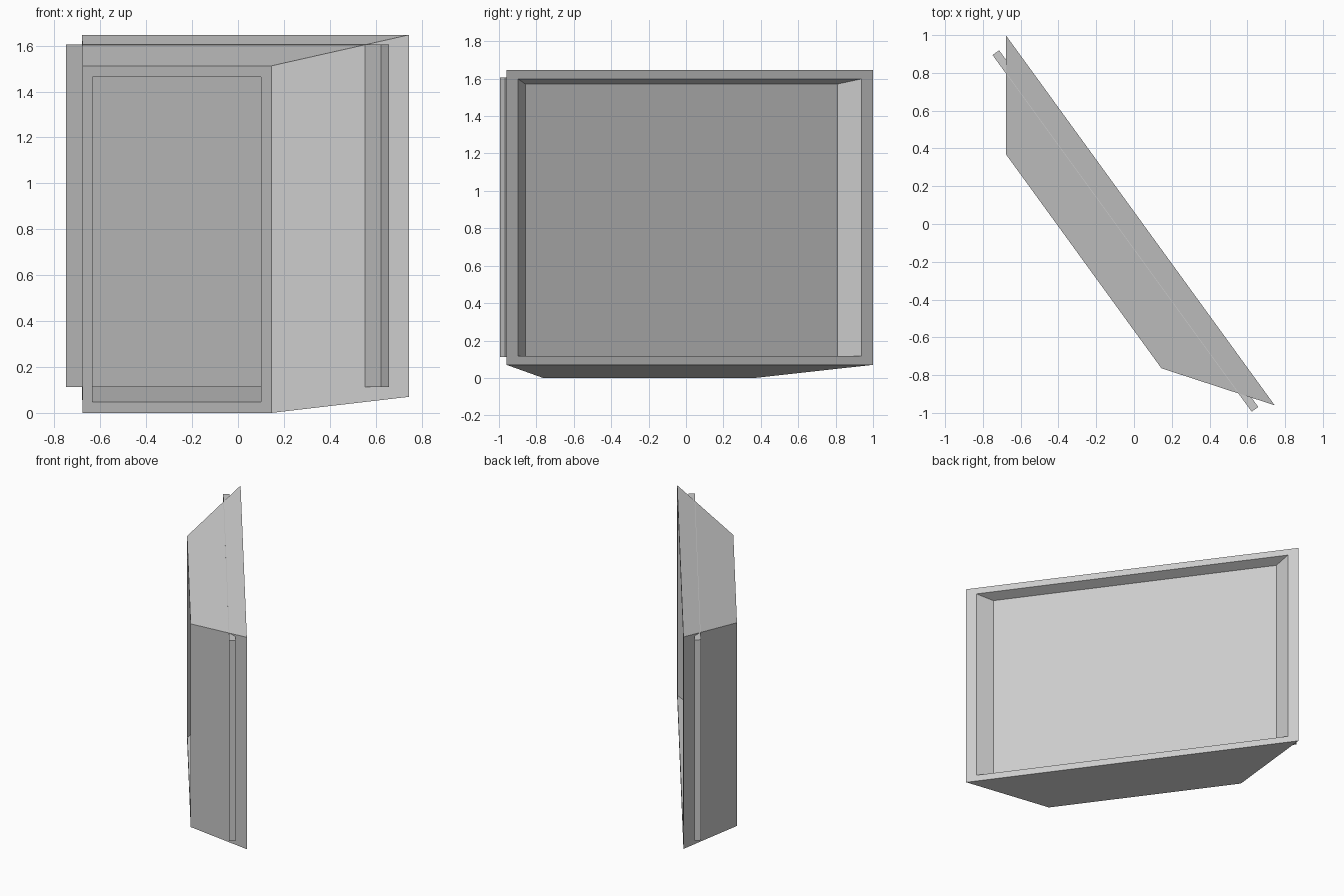
import bpy
import bmesh
from math import radians
from mathutils import Matrix

default = bpy.data.objects.get("Cube")
if default:
    bpy.data.objects.remove(default, do_unlink=True)

grey = bpy.data.materials.new("plain grey")
grey.use_nodes = True
colour = (0.6, 0.6, 0.6, 1)
grey.diffuse_color = colour
grey.node_tree.nodes["Principled BSDF"].inputs["Base Color"].default_value = colour

# Everything is laid out square-on, then turned about the vertical
PLACE = Matrix.Translation((0.033, 0.02, 0)) @ Matrix.Rotation(radians(-54), 4, "Z")


def finish(name, bm):
    bmesh.ops.recalc_face_normals(bm, faces=bm.faces)
    mesh = bpy.data.meshes.new(name)
    bm.to_mesh(mesh)
    bm.free()
    mesh.materials.append(grey)
    obj = bpy.data.objects.new(name, mesh)
    obj.matrix_world = PLACE
    bpy.context.collection.objects.link(obj)
    return obj


def ring(bm, half_width, y, low, high):
    corners = [(-half_width, low), (half_width, low),
               (half_width, high), (-half_width, high)]
    return [bm.verts.new((x, y, z)) for x, z in corners]


# Tapered frame: outer and inner rims joined into a hollow sleeve
BACK, FRONT = 1.211, 0.70
DEPTH, RIM_X, RIM_Z = 0.37, 0.075, 0.048
bm = bmesh.new()
rings = [
    ring(bm, BACK, 0, 0.07, 1.647),
    ring(bm, FRONT, -DEPTH, 0, 1.512),
    ring(bm, FRONT - RIM_X, -DEPTH, RIM_Z, 1.512 - RIM_Z),
    ring(bm, BACK - RIM_X, 0, 0.07 + RIM_Z, 1.647 - RIM_Z),
]
for i, a in enumerate(rings):
    b = rings[(i + 1) % 4]
    for j in range(4):
        k = (j + 1) % 4
        bm.faces.new((a[j], a[k], b[k], b[j]))
finish("tapered_frame", bm)

# Thin panel across the sleeve, its ends poking through the sides
bm = bmesh.new()
bmesh.ops.create_cube(bm, size=1)
bmesh.ops.scale(bm, vec=(2.334, 0.043, 1.492), verts=bm.verts)
bmesh.ops.translate(bm, vec=(0, -0.097, 0.859), verts=bm.verts)
finish("inner_panel", bm)
